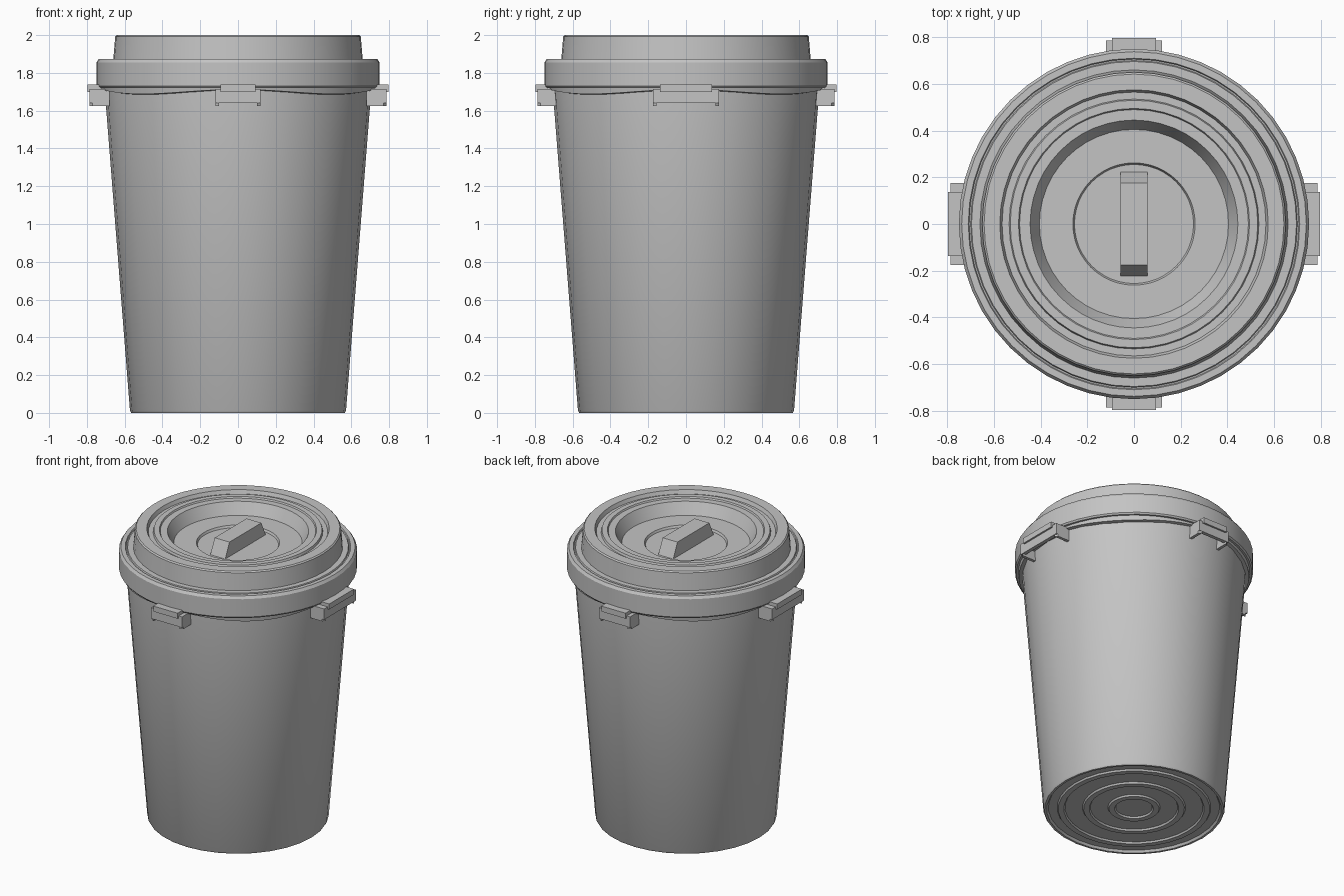
import bpy, bmesh, math
from mathutils import Matrix

cube = bpy.data.objects.get("Cube")
if cube:
    bpy.data.objects.remove(cube)

grey = bpy.data.materials.new("plain grey")
grey.use_nodes = True
COLOUR = (0.55, 0.55, 0.55, 1)
grey.diffuse_color = COLOUR
grey.node_tree.nodes["Principled BSDF"].inputs["Base Color"].default_value = COLOUR


def finish(name, bm, angle=30):
    bmesh.ops.remove_doubles(bm, verts=bm.verts, dist=1e-5)
    bmesh.ops.recalc_face_normals(bm, faces=bm.faces)
    mesh = bpy.data.meshes.new(name)
    bm.to_mesh(mesh)
    bm.free()
    mesh.materials.append(grey)
    obj = bpy.data.objects.new(name, mesh)
    bpy.context.collection.objects.link(obj)
    bpy.ops.object.select_all(action='DESELECT')
    obj.select_set(True)
    bpy.context.view_layer.objects.active = obj
    bpy.ops.object.shade_smooth_by_angle(angle=math.radians(angle))
    return obj


def lathe(name, profile, sides, wave=None):
    """Spin (radius, height) points about z; wave may shift the height."""
    bm = bmesh.new()
    rings = []
    for r, z in profile:
        ring = []
        for i in range(sides):
            a = math.tau * i / sides
            dz = wave(a, z) if wave else 0
            ring.append(bm.verts.new((r * math.cos(a), r * math.sin(a), z + dz)))
        rings.append(ring)
    for low, high in zip(rings, rings[1:]):
        for i in range(sides):
            j = (i + 1) % sides
            bm.faces.new((low[i], low[j], high[j], high[i]))
    for (r, z), ring in ((profile[0], rings[0]), (profile[-1], rings[-1])):
        bm.faces.new(ring)
    return finish(name, bm)


def add_box(bm, x0, x1, y0, y1, z0, z1):
    size = Matrix.Diagonal((x1 - x0, y1 - y0, z1 - z0, 1))
    place = Matrix.Translation(((x0 + x1) / 2, (y0 + y1) / 2, (z0 + z1) / 2))
    bmesh.ops.create_cube(bm, size=1, matrix=place @ size)


def prism(name, outline, half_width):
    """Extrude a (y, z) outline along x."""
    bm = bmesh.new()
    face = bm.faces.new([bm.verts.new((-half_width, y, z)) for y, z in outline])
    new = bmesh.ops.extrude_face_region(bm, geom=[face])["geom"]
    bmesh.ops.translate(bm, vec=(2 * half_width, 0, 0),
                        verts=[v for v in new if isinstance(v, bmesh.types.BMVert)])
    return finish(name, bm)


# Tapered body with ridged rings under the base
base = []
for r in (0.14, 0.30, 0.46):
    base += [(r - 0.025, 0.015), (r - 0.018, 0.004), (r + 0.018, 0.004), (r + 0.025, 0.015)]
lathe("bin_body", [(0.1, 0.015)] + base + [
    (0.54, 0.015), (0.55, 0), (0.565, 0), (0.572, 0.012), (0.705, 1.70), (0.705, 1.80)], 32)

# Gently wavy lip below the lid
lathe("lid_lip", [(0.69, 1.695), (0.725, 1.70), (0.735, 1.76), (0.69, 1.76)], 64,
      lambda a, z: 0.012 * math.cos(4 * a) if z < 1.73 else 0)

# Lid: outer rim, crown, stepped rings and dished centre
lathe("lid", [
    (0.69, 1.72), (0.742, 1.72), (0.75, 1.73), (0.75, 1.855), (0.738, 1.873),
    (0.71, 1.873), (0.706, 1.865), (0.70, 1.865), (0.696, 1.873),
    (0.66, 1.873), (0.65, 1.992), (0.642, 2.0), (0.575, 2.0), (0.565, 1.975),
    (0.535, 1.975), (0.53, 1.99), (0.495, 1.99), (0.49, 1.98), (0.445, 1.98),
    (0.405, 1.90), (0.262, 1.90), (0.255, 1.885)], 48)

# Trapezoid grip in the middle of the lid
prism("lid_handle", [(-0.222, 1.885), (-0.175, 1.985), (0.175, 1.985), (0.222, 1.885)], 0.057)

# Four latches: open-bottomed brackets with a raised tab
for name, turn, half in (("front_latch", 0, 0.12), ("left_latch", 90, 0.175),
                         ("back_latch", 180, 0.12), ("right_latch", 270, 0.175)):
    bm = bmesh.new()
    add_box(bm, -half, half, -0.80, -0.775, 1.64, 1.715)
    add_box(bm, -half, half, -0.79, -0.69, 1.69, 1.715)
    add_box(bm, -half * 0.78, half * 0.78, -0.797, -0.72, 1.70, 1.738)
    for side in (-1, 1):
        x0, x1 = sorted((side * half, side * (half - 0.02)))
        add_box(bm, x0, x1, -0.785, -0.68, 1.625, 1.71)
    # Pull the outer ends back to follow the round rim
    for v in bm.verts:
        if abs(v.co.x) > half * 0.9 and v.co.y < -0.77:
            v.co.y += 0.015
    bmesh.ops.rotate(bm, verts=bm.verts, matrix=Matrix.Rotation(math.radians(turn), 3, 'Z'))
    finish(name, bm)
